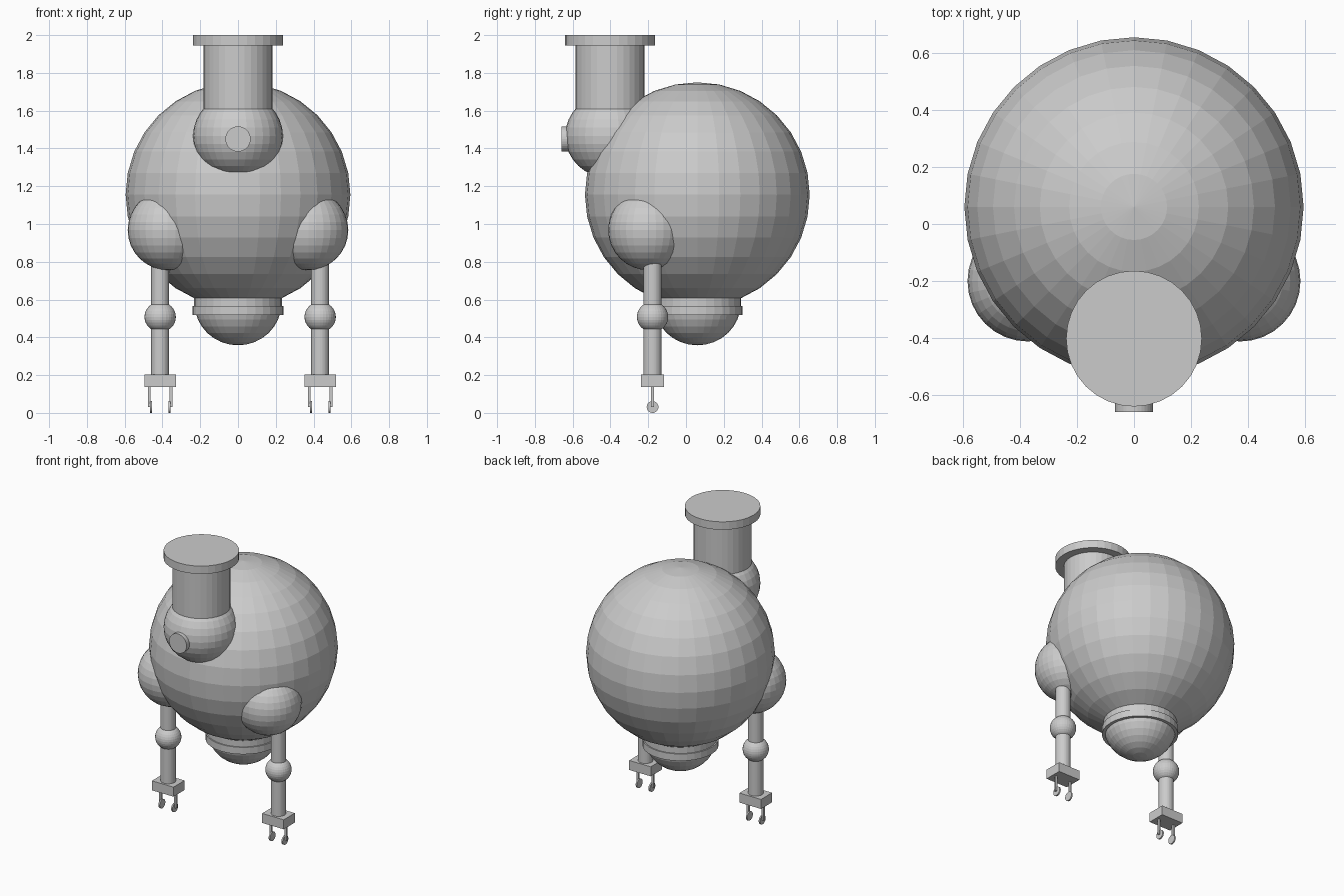
import bpy
from math import pi

if "Cube" in bpy.data.objects:
    bpy.data.objects.remove(bpy.data.objects["Cube"])


def ball(name, loc, radii):
    bpy.ops.mesh.primitive_uv_sphere_add(segments=32, ring_count=16, location=loc)
    ob = bpy.context.object
    ob.name = name
    ob.scale = radii
    return ob


def post(name, x, y, z0, z1, r):
    bpy.ops.mesh.primitive_cylinder_add(vertices=32, radius=r, depth=z1 - z0,
                                        location=(x, y, (z0 + z1) / 2))
    bpy.context.object.name = name


def disc(name, loc, r, depth, rot):
    bpy.ops.mesh.primitive_cylinder_add(vertices=32, radius=r, depth=depth,
                                        location=loc, rotation=rot)
    bpy.context.object.name = name


def box(name, loc, size):
    bpy.ops.mesh.primitive_cube_add(size=1, location=loc)
    ob = bpy.context.object
    ob.name = name
    ob.scale = size


# Round body
BY = 0.06
ball("body", (0, BY, 1.155), (0.595, 0.595, 0.595))

# Head with tall cylinder, brim and lens
HY = -0.402
ball("head", (0, HY, 1.467), (0.238, 0.238, 0.225))
post("neck_tube", 0, HY, 1.5, 1.96, 0.183)
post("top_plate", 0, HY, 1.945, 2.0, 0.238)
disc("lens", (0, -0.61, 1.45), 0.067, 0.1, (pi / 2, 0, 0))

# Base collar and dome
ball("base_dome", (0, BY, 0.58), (0.23, 0.23, 0.222))
post("base_collar", 0, BY, 0.56, 0.63, 0.232)
post("base_ring", 0, BY, 0.517, 0.565, 0.24)

# Arms, with the slight offset of the limbs seen from the front
AY = -0.177
for side, s, x in (("left", -1, -0.412), ("right", 1, 0.435)):
    ball(side + "_shoulder", (s * 0.372, -0.2, 0.968), (0.212, 0.212, 0.212))
    post(side + "_upper_arm", x, AY, 0.5, 0.9, 0.048)
    ball(side + "_elbow", (x, AY, 0.508), (0.083, 0.083, 0.08))
    post(side + "_forearm", x, AY, 0.19, 0.5, 0.048)
    box(side + "_hand", (x, AY, 0.17), (0.166, 0.122, 0.066))
    # Two fingers with round tips
    for f in (-1, 1):
        box(side + "_finger", (x + f * 0.058, AY, 0.085), (0.015, 0.014, 0.11))
        disc(side + "_fingertip", (x + f * 0.049, AY, 0.031), 0.031, 0.01, (0, pi / 2, 0))
